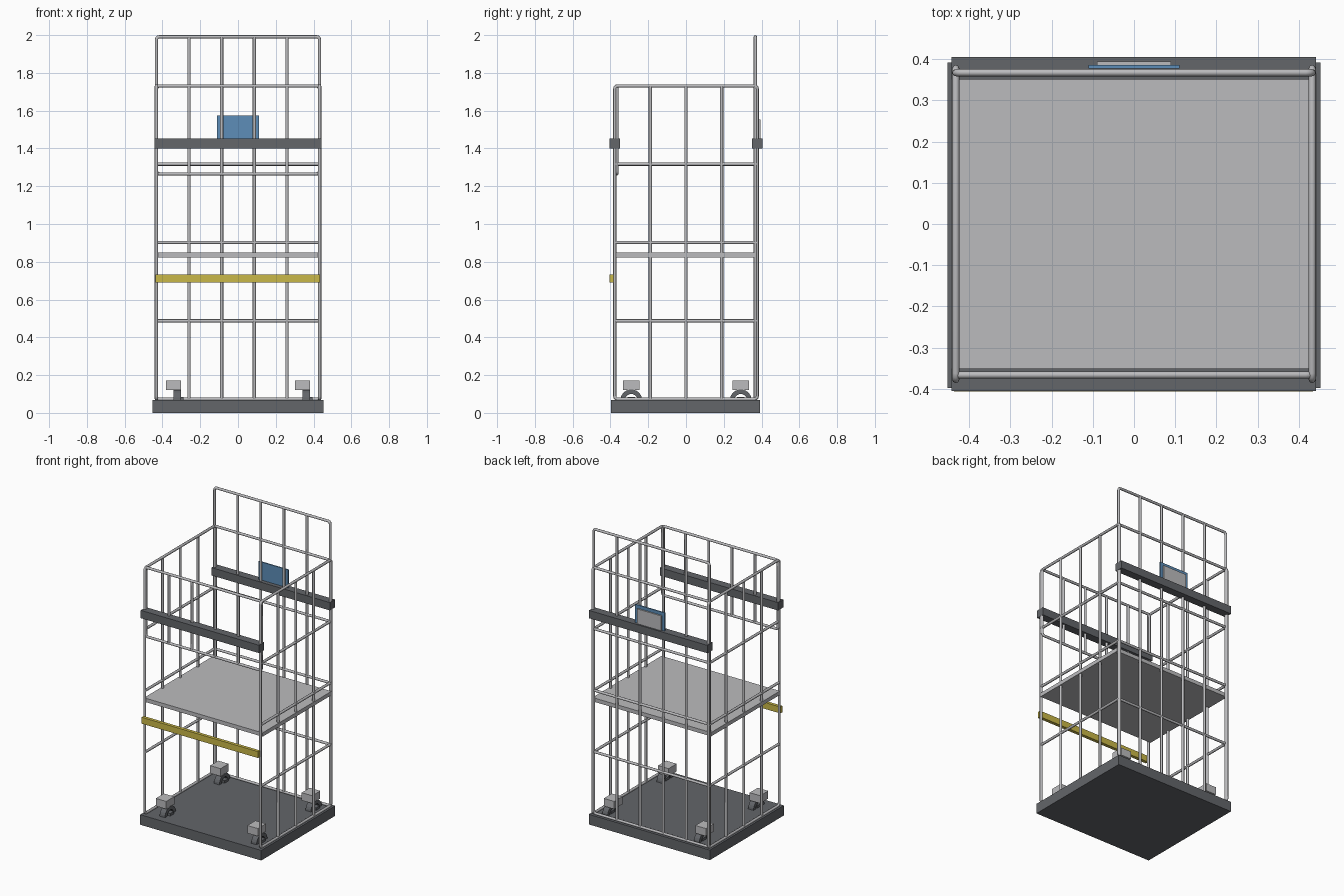
import bpy, bmesh, math

if "Cube" in bpy.data.objects:
    bpy.data.objects.remove(bpy.data.objects["Cube"])


def material(name, rgb):
    m = bpy.data.materials.new(name)
    m.diffuse_color = (*rgb, 1)
    m.use_nodes = True
    m.node_tree.nodes["Principled BSDF"].inputs["Base Color"].default_value = m.diffuse_color
    return m


STEEL = material("light grey", (0.50, 0.50, 0.515))
DARK = material("dark grey", (0.125, 0.132, 0.144))
BLUE = material("blue", (0.11, 0.27, 0.48))
YELLOW = material("yellow", (0.59, 0.48, 0.065))


def box(name, x, y, z, mat):
    """Box from (min, max) pairs."""
    bpy.ops.mesh.primitive_cube_add(size=1, location=[sum(p) / 2 for p in (x, y, z)])
    o = bpy.context.object
    o.name = name
    o.scale = [p[1] - p[0] for p in (x, y, z)]
    bpy.ops.object.transform_apply(location=False, rotation=False)
    o.data.materials.append(mat)
    return o


def mesh_panel(name, half, z0, z1, uprights, rails, place):
    """Rounded tube frame with inner uprights and rails; place maps (u, z) to 3D."""
    curve = bpy.data.curves.new(name, 'CURVE')
    curve.dimensions = '3D'
    curve.bevel_depth = 0.0088
    curve.bevel_resolution = 2
    curve.use_fill_caps = True

    def tube(points, cyclic=False):
        s = curve.splines.new('POLY')
        s.points.add(len(points) - 1)
        for p, uv in zip(s.points, points):
            p.co = (*place(*uv), 1)
        s.use_cyclic_u = cyclic

    # outer frame with rounded corners
    r = 0.016
    zc, zh = (z0 + z1) / 2, (z1 - z0) / 2
    outline = []
    for k, (su, sz) in enumerate(((1, 1), (-1, 1), (-1, -1), (1, -1))):
        for j in range(4):
            a = math.radians(90 * k + 30 * j)
            outline.append((su * (half - r) + r * math.cos(a),
                            zc + sz * (zh - r) + r * math.sin(a)))
    tube(outline, True)
    # inner bars
    for i in range(1, uprights + 1):
        u = -half + 2 * half * i / (uprights + 1)
        tube([(u, z0), (u, z1)])
    for z in rails:
        tube([(-half, z), (half, z)])

    o = bpy.data.objects.new(name, curve)
    bpy.context.collection.objects.link(o)
    curve.materials.append(STEEL)
    bpy.ops.object.select_all(action='DESELECT')
    o.select_set(True)
    bpy.context.view_layer.objects.active = o
    bpy.ops.object.convert(target='MESH')
    bpy.ops.object.shade_smooth_by_angle(angle=math.radians(50))


def half_ring(name, x, yc, zc, outer, inner, mat, steps=12):
    """Arch standing on the base, extruded along x."""
    bm = bmesh.new()
    rows = []
    for i in range(steps + 1):
        a = math.pi * i / steps
        rows.append([bm.verts.new((px, yc + r * math.cos(a), zc + r * math.sin(a)))
                     for px, r in ((x[0], outer), (x[1], outer), (x[1], inner), (x[0], inner))])
    for a, b in zip(rows, rows[1:]):
        for k in range(4):
            bm.faces.new((a[k], a[(k + 1) % 4], b[(k + 1) % 4], b[k]))
    bm.faces.new(rows[0])
    bm.faces.new(rows[-1])
    bmesh.ops.recalc_face_normals(bm, faces=bm.faces)
    me = bpy.data.meshes.new(name)
    bm.to_mesh(me)
    bm.free()
    me.materials.append(mat)
    o = bpy.data.objects.new(name, me)
    bpy.context.collection.objects.link(o)


# base and shelf
box("base", (-0.452, 0.452), (-0.398, 0.392), (0, 0.068), DARK)
box("shelf", (-0.443, 0.443), (-0.37, 0.365), (0.823, 0.849), STEEL)

# wire panels
LEVELS = (0.487, 0.902, 1.317)
for side, sx in (("left", -1), ("right", 1)):
    mesh_panel(side + "_panel", 0.377, 0.073, 1.731, 3, LEVELS,
               lambda u, z, sx=sx: (sx * 0.432, u, z))
mesh_panel("back_panel", 0.432, 0.073, 1.991, 4, LEVELS + (1.731,),
           lambda u, z: (u, 0.367, z))
mesh_panel("front_upper_panel", 0.432, 1.265, 1.731, 4, (),
           lambda u, z: (u, -0.366, z))

# bumper bars and handle bar
box("front_bumper", (-0.443, 0.441), (-0.405, -0.35), (1.4, 1.453), DARK)
box("back_bumper", (-0.443, 0.441), (0.35, 0.405), (1.4, 1.453), DARK)
box("front_handle_bar", (-0.436, 0.434), (-0.406, -0.384), (0.69, 0.733), YELLOW)

# sign plate with a label holder behind it
box("sign_plate", (-0.11, 0.11), (0.377, 0.385), (1.42, 1.575), BLUE)
box("sign_backing", (-0.09, 0.09), (0.385, 0.394), (1.42, 1.553), STEEL)

# wheel blocks in each corner
for fx in (-1, 1):
    for fy in (-1, 1):
        x, y = 0.342 * fx, 0.29 * fy
        tag = ("left" if fx < 0 else "right") + ("_front" if fy < 0 else "_back")
        box(tag + "_block", (x - 0.039, x + 0.039), (y - 0.043, y + 0.043), (0.12, 0.172), STEEL)
        half_ring(tag + "_wheel_arch", (x, x + 0.04), y, 0.066, 0.058, 0.034, DARK)
        box(tag + "_foot", (x, x + 0.053), (y - 0.02, y + 0.02), (0.066, 0.085), DARK)
